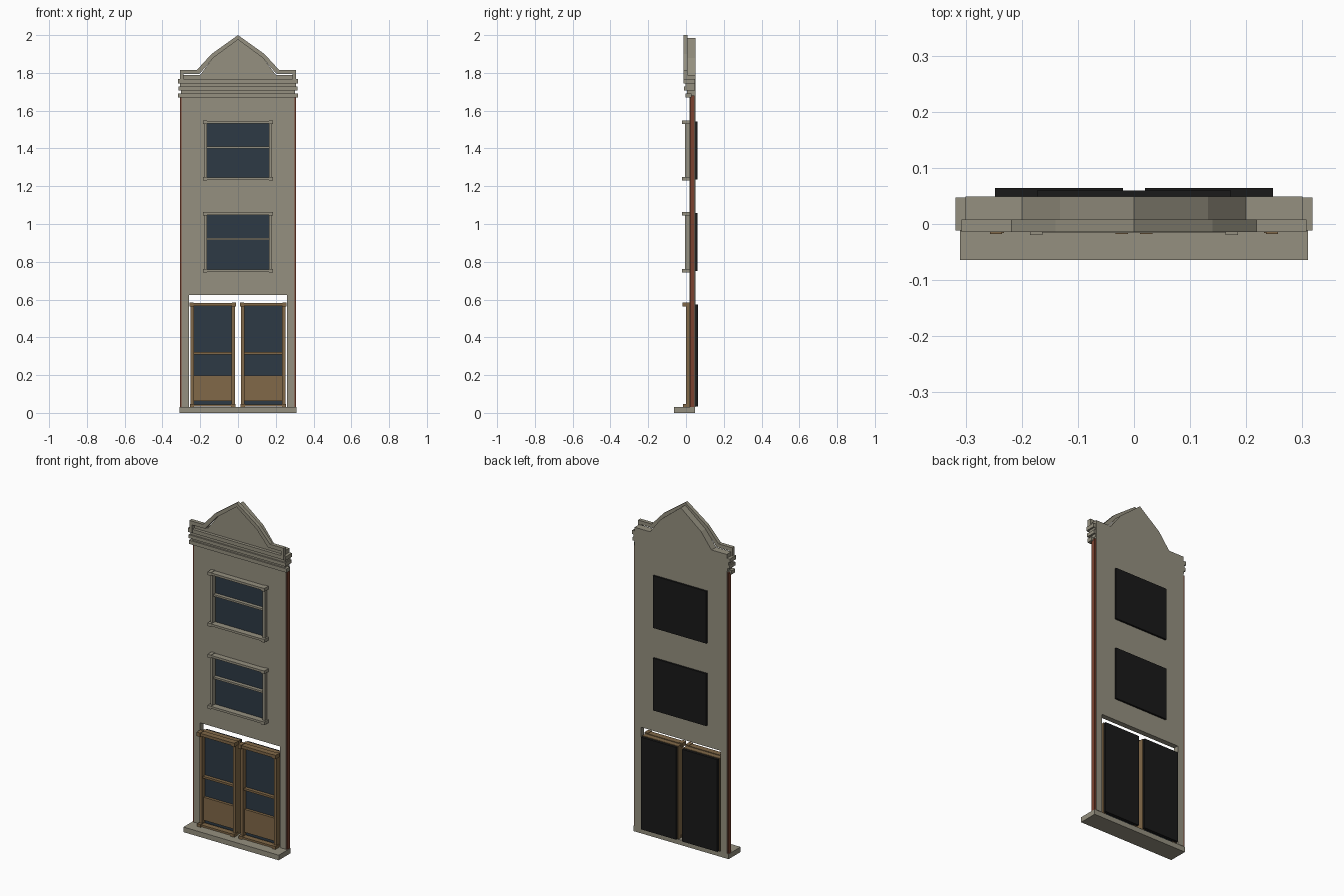
import bpy, bmesh

if "Cube" in bpy.data.objects:
    bpy.data.objects.remove(bpy.data.objects["Cube"])


def material(name, rgb):
    m = bpy.data.materials.new(name)
    m.diffuse_color = (*rgb, 1)
    m.use_nodes = True
    m.node_tree.nodes["Principled BSDF"].inputs["Base Color"].default_value = m.diffuse_color
    return m


STONE = material("stone", (0.30, 0.28, 0.215))
WOOD = material("wood", (0.22, 0.14, 0.065))
GLASS = material("dark_glass", (0.026, 0.042, 0.06))
BLACK = material("black_backing", (0.010, 0.010, 0.010))
BRICK = material("red_brick", (0.20, 0.055, 0.03))


def finish(name, bm, mat):
    bmesh.ops.recalc_face_normals(bm, faces=bm.faces)
    me = bpy.data.meshes.new(name)
    bm.to_mesh(me)
    bm.free()
    me.materials.append(mat)
    ob = bpy.data.objects.new(name, me)
    bpy.context.collection.objects.link(ob)
    return ob


def boxes(name, mat, *spans):
    """One object from boxes given as (x0, x1, y0, y1, z0, z1)."""
    bm = bmesh.new()
    for x0, x1, y0, y1, z0, z1 in spans:
        vs = bmesh.ops.create_cube(bm, size=1)["verts"]
        for v in vs:
            v.co = (x1 if v.co.x > 0 else x0,
                    y1 if v.co.y > 0 else y0,
                    z1 if v.co.z > 0 else z0)
    return finish(name, bm, mat)


def extrude_profile(name, mat, pts, y0, y1):
    """Closed x-z outline pushed from y0 to y1."""
    bm = bmesh.new()
    f = bm.faces.new([bm.verts.new((x, y0, z)) for x, z in pts])
    ext = bmesh.ops.extrude_face_region(bm, geom=[f])["geom"]
    moved = [g for g in ext if isinstance(g, bmesh.types.BMVert)]
    bmesh.ops.translate(bm, vec=(0, y1 - y0, 0), verts=moved)
    return finish(name, bm, mat)


def mirrored(half):
    """Left half of a symmetric line, peak last, completed to the right."""
    return half + [(-x, z) for x, z in reversed(half) if x != 0]


# Facade wall: a grid of cells with the window and door openings left out
xs = [-0.30, -0.26, -0.165, 0.165, 0.26, 0.30]
zs = [0.03, 0.625, 0.755, 1.055, 1.24, 1.54, 1.79]
openings = {(1, 0), (2, 0), (3, 0), (2, 2), (2, 4)}
bm = bmesh.new()
grid = [[bm.verts.new((x, 0.018, z)) for z in zs] for x in xs]
for i in range(len(xs) - 1):
    for j in range(len(zs) - 1):
        if (i, j) not in openings:
            bm.faces.new((grid[i][j], grid[i + 1][j],
                          grid[i + 1][j + 1], grid[i][j + 1]))
loose = [v for v in bm.verts if not v.link_faces]
bmesh.ops.delete(bm, geom=loose, context="VERTS")
ext = bmesh.ops.extrude_face_region(bm, geom=bm.faces[:])["geom"]
bmesh.ops.translate(bm, vec=(0, 0.031, 0),
                    verts=[g for g in ext if isinstance(g, bmesh.types.BMVert)])
finish("facade_wall", bm, STONE)

# Brick edges at both sides, and the doorstep
boxes("brick_edges", BRICK,
      *[(min(s * 0.299, s * 0.308), max(s * 0.299, s * 0.308),
         0.02, 0.045, 0.03, 1.68) for s in (-1, 1)])
boxes("doorstep", STONE, (-0.31, 0.31, -0.064, 0.047, 0, 0.03))

# Gable panel and the raised trim along its edge
panel = mirrored([(-0.30, 1.79), (-0.20, 1.79), (-0.132, 1.88), (0, 1.985)])
extrude_profile("gable_panel", STONE,
                [(-0.30, 1.70)] + panel + [(0.30, 1.70)], 0.006, 0.049)
outer = mirrored([(-0.307, 1.745), (-0.307, 1.815), (-0.218, 1.815),
                  (-0.14, 1.90), (0, 2.0)])
inner = mirrored([(-0.288, 1.745), (-0.288, 1.793), (-0.205, 1.793),
                  (-0.13, 1.88), (0, 1.976)])
extrude_profile("gable_trim", STONE, outer + inner[::-1], -0.014, 0.008)

# Cornice bands
boxes("cornice", STONE,
      (-0.318, 0.318, -0.012, 0.047, 1.745, 1.767),
      (-0.308, 0.308, -0.002, 0.047, 1.728, 1.745),
      (-0.315, 0.315, -0.010, 0.047, 1.708, 1.728),
      (-0.303, 0.303, 0.006, 0.047, 1.692, 1.708),
      (-0.318, 0.318, -0.003, 0.030, 1.670, 1.692))


def crossbar(x0, x1, z0, z1, y0, y1):
    """Head or sill with a slightly larger block on each end."""
    e = 0.003
    return [(x0, x1, y0, y1, z0, z1)] + [
        (a, a + 0.022, y0 - 0.004, y1, z0 - e, z1 + e)
        for a in (x0 - e, x1 + e - 0.022)]


# Upper sash windows
for label, z in (("lower", 0.745), ("upper", 1.23)):
    top = z + 0.317
    boxes(label + "_window_frame", STONE,
          (-0.177, -0.163, -0.004, 0.03, z, top),
          (0.163, 0.177, -0.004, 0.03, z, top),
          (-0.165, 0.165, 0.005, 0.03, z + 0.17, z + 0.181),
          *crossbar(-0.182, 0.182, z + 0.002, z + 0.015, -0.016, 0.02),
          *crossbar(-0.182, 0.182, top - 0.015, top - 0.002, -0.016, 0.02))
    boxes(label + "_window_glass", GLASS,
          (-0.165, 0.165, 0.026, 0.032, z + 0.01, top - 0.01))
    boxes(label + "_window_backing", BLACK,
          (-0.173, 0.173, 0.047, 0.060, z + 0.006, top - 0.004))

# Pair of glazed doors
for label, c in (("left", -0.134), ("right", 0.134)):
    boxes(label + "_door_frame", WOOD,
          (c - 0.117, c - 0.100, 0.0, 0.049, 0.03, 0.57),
          (c + 0.100, c + 0.117, 0.0, 0.049, 0.03, 0.57),
          (c - 0.100, c + 0.100, 0.008, 0.03, 0.310, 0.322),
          (c - 0.117, c + 0.117, 0.0, 0.049, 0.566, 0.578),
          *crossbar(c - 0.120, c + 0.120, 0.565, 0.582, -0.014, 0.02),
          *crossbar(c - 0.117, c + 0.117, 0.033, 0.044, -0.012, 0.02))
    boxes(label + "_door_panel", WOOD,
          (c - 0.101, c + 0.101, 0.012, 0.03, 0.062, 0.197))
    boxes(label + "_door_glass", GLASS,
          (c - 0.101, c + 0.101, 0.028, 0.034, 0.04, 0.567))
    boxes(label + "_door_backing", BLACK,
          (c - 0.114, c + 0.114, 0.047, 0.064, 0.033, 0.575))
